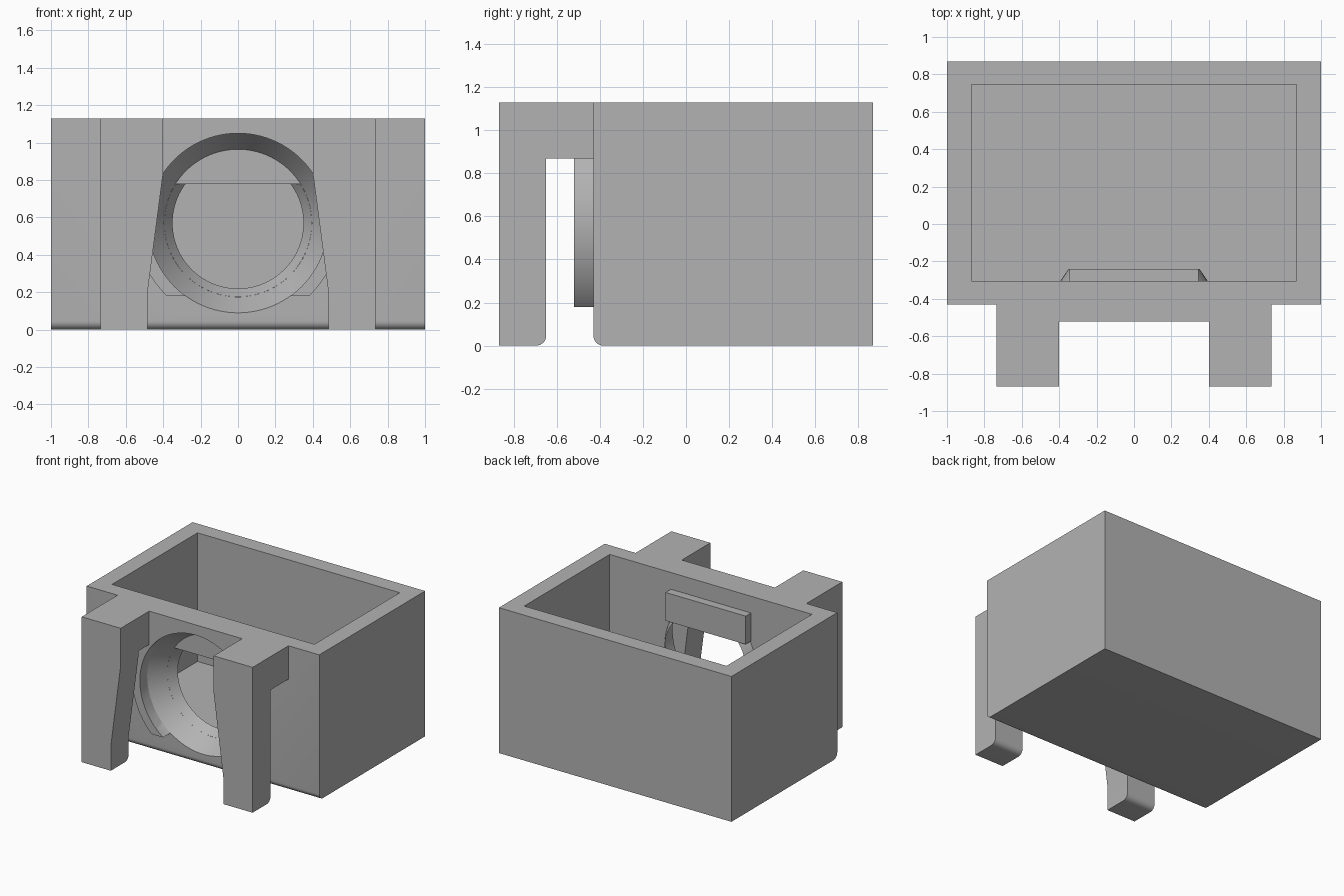
import bpy, bmesh, math

if "Cube" in bpy.data.objects:
    bpy.data.objects.remove(bpy.data.objects["Cube"], do_unlink=True)

grey = bpy.data.materials.new("plain_grey")
grey.use_nodes = True
COLOUR = (0.45, 0.45, 0.45, 1)
grey.diffuse_color = COLOUR
grey.node_tree.nodes["Principled BSDF"].inputs["Base Color"].default_value = COLOUR

TOP = 1.13
FRONT, BACK = -0.43, 0.87      # outer faces of the box
INNER = -0.305                 # inner face of the front wall
HOLE_Z = 0.57


def finish(name, bm):
    bmesh.ops.recalc_face_normals(bm, faces=bm.faces)
    mesh = bpy.data.meshes.new(name)
    bm.to_mesh(mesh)
    bm.free()
    mesh.materials.append(grey)
    obj = bpy.data.objects.new(name, mesh)
    bpy.context.collection.objects.link(obj)
    return obj


def prism(points, vector):
    bm = bmesh.new()
    face = bm.faces.new([bm.verts.new(p) for p in points])
    side = bmesh.ops.extrude_face_region(bm, geom=[face])["geom"]
    verts = [g for g in side if isinstance(g, bmesh.types.BMVert)]
    bmesh.ops.translate(bm, verts=verts, vec=vector)
    return bm


def block(x0, x1, y0, y1, z0, z1):
    return prism([(x0, y0, z0), (x1, y0, z0), (x1, y1, z0), (x0, y1, z0)], (0, 0, z1 - z0))


def arc(cx, cz, r, start, end, steps):
    angles = [math.radians(start + (end - start) * i / steps) for i in range(steps + 1)]
    return [(cx + r * math.cos(a), cz + r * math.sin(a)) for a in angles]


def lathe(profile, capped, steps=96):
    # profile of (y, radius) turned about the axis of the round opening
    bm = bmesh.new()
    rings = []
    for y, r in profile:
        circle = arc(0, HOLE_Z, r, 0, 360, steps)[:-1]
        rings.append([bm.verts.new((x, y, z)) for x, z in circle])
    for a, b in zip(rings, rings[1:]):
        for i in range(steps):
            j = (i + 1) % steps
            bm.faces.new((a[i], a[j], b[j], b[i]))
    if capped:
        bm.faces.new(rings[0])
        bm.faces.new(rings[-1])
    return bm


def cut(obj, cutter):
    mod = obj.modifiers.new("cut", "BOOLEAN")
    mod.operation = "DIFFERENCE"
    mod.solver = "EXACT"
    mod.object = cutter
    bpy.context.view_layer.objects.active = obj
    bpy.ops.object.modifier_apply(modifier=mod.name)


def smooth(obj):
    bpy.ops.object.select_all(action="DESELECT")
    obj.select_set(True)
    bpy.context.view_layer.objects.active = obj
    bpy.ops.object.shade_smooth_by_angle(angle=math.radians(30))


# Open box with a rounded lower front edge
R = 0.045
outline = arc(FRONT + R, R, R, 180, 270, 8) + [(BACK, 0), (BACK, TOP), (FRONT, TOP)]
box = finish("box", prism([(-1, y, z) for y, z in outline], (2, 0, 0)))

# Collar and top bridge on the front wall
low = math.degrees(math.asin((0.18 - HOLE_Z) / 0.545))
high = math.degrees(math.asin((0.87 - HOLE_Z) / 0.545))
right = arc(0, HOLE_Z, 0.545, low, high, 32) + [(0.4, 0.87), (0.4, TOP)]
left = [(-x, z) for x, z in reversed(right)]
collar = finish("collar", prism([(x, -0.52, z) for x, z in right + left], (0, FRONT + 0.52, 0)))

# Cavity and tapered round opening
cavity = finish("cavity_cutter", block(-0.87, 0.87, INNER, 0.745, 0.13, 1.4))
opening = finish("opening_cutter", lathe([(-0.7, 0.48), (FRONT, 0.48), (-0.24, 0.35)], True))
cut(box, cavity)
cut(box, opening)
cut(collar, opening)
for helper in (cavity, opening):
    bpy.data.objects.remove(helper, do_unlink=True)

# Thin lip carrying the taper past the wall, below the plate
bm = lathe([(INNER, 0.394), (-0.24, 0.35)], False)
bmesh.ops.bisect_plane(bm, geom=bm.verts[:] + bm.edges[:] + bm.faces[:],
                       plane_co=(0, 0, 0.78), plane_no=(0, 0, 1), clear_outer=True)
lip = finish("opening_lip", bm)

# Plate on the inside of the front wall
finish("inner_plate", block(-0.345, 0.345, INNER, -0.24, 0.78, 1.0))

# Hooked legs, narrowing downwards on the inner side
hook = [(FRONT, TOP), (-0.87, TOP), (-0.87, 0)]
hook += arc(-0.65 - R, R, R, -90, 0, 8) + [(-0.65, 0.87), (FRONT, 0.87)]
parts = [box, collar, lip]
for name, side in (("left_leg", 1), ("right_leg", -1)):
    bm = prism([(0.4, y, z) for y, z in hook], (0.335, 0, 0))
    for z in (0.84, 0.19):
        bmesh.ops.bisect_plane(bm, geom=bm.verts[:] + bm.edges[:] + bm.faces[:],
                               plane_co=(0, 0, z), plane_no=(0, 0, 1))
    for v in bm.verts:
        if v.co.x < 0.41 and v.co.z < 0.2:
            v.co.x = 0.485
        v.co.x *= side
    parts.append(finish(name, bm))

for part in parts:
    smooth(part)
